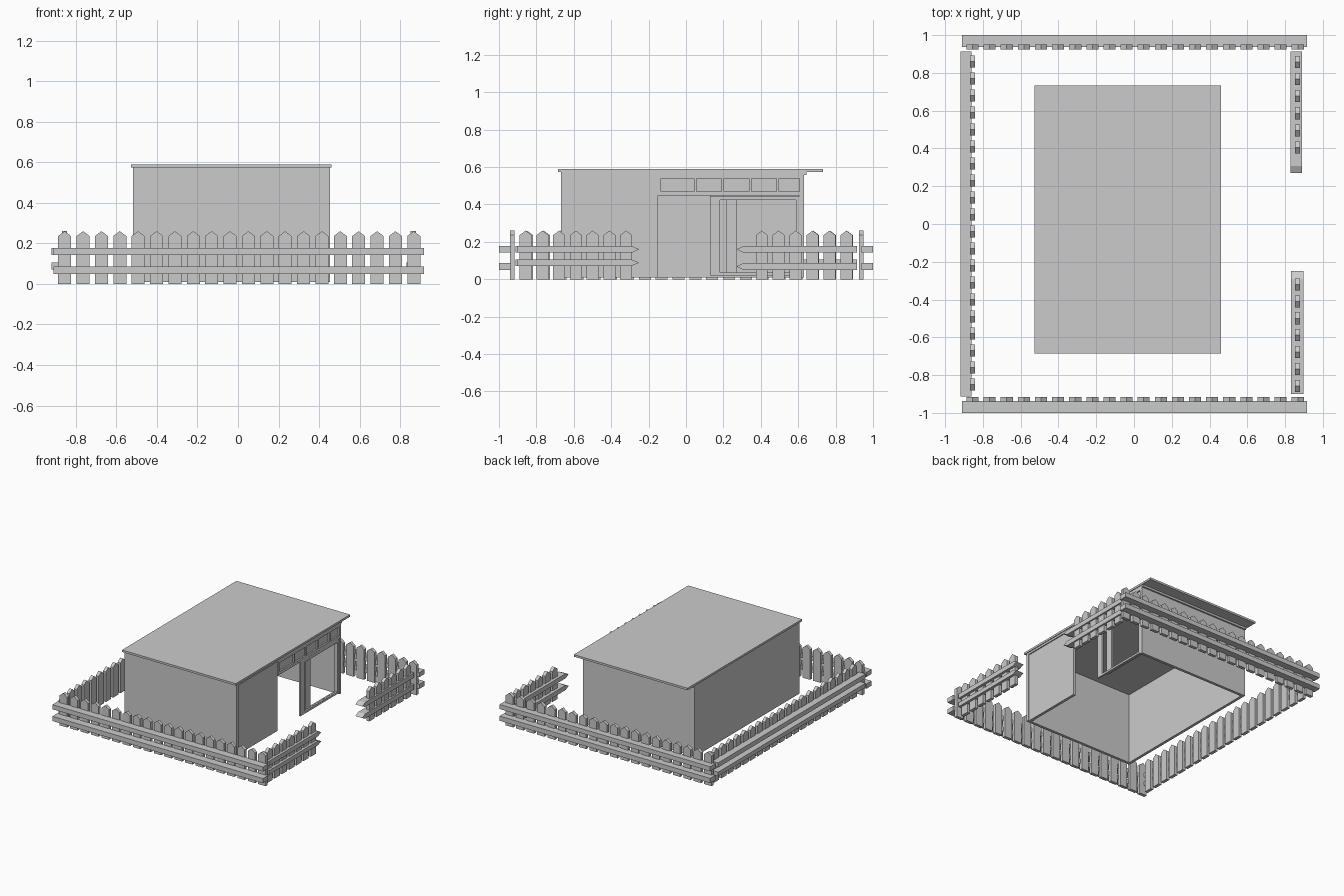
import bpy, bmesh

if "Cube" in bpy.data.objects:
    bpy.data.objects.remove(bpy.data.objects["Cube"])

mat = bpy.data.materials.new("light_grey")
mat.diffuse_color = (0.6, 0.6, 0.6, 1)
mat.use_nodes = True
mat.node_tree.nodes["Principled BSDF"].inputs["Base Color"].default_value = mat.diffuse_color


def finish(name, bm):
    bmesh.ops.recalc_face_normals(bm, faces=bm.faces)
    me = bpy.data.meshes.new(name)
    bm.to_mesh(me)
    bm.free()
    me.materials.append(mat)
    ob = bpy.data.objects.new(name, me)
    bpy.context.collection.objects.link(ob)
    return ob


def add_prism(bm, bottom, top):
    """Join two matching outlines into a closed prism."""
    a = [bm.verts.new(p) for p in bottom]
    b = [bm.verts.new(p) for p in top]
    n = len(a)
    bm.faces.new(a)
    bm.faces.new(b[::-1])
    for i in range(n):
        bm.faces.new((a[i], b[i], b[(i + 1) % n], a[(i + 1) % n]))


def add_box(bm, x0, x1, y0, y1, z0, z1):
    add_prism(bm, [(x0, y0, z0), (x1, y0, z0), (x1, y1, z0), (x0, y1, z0)],
              [(x0, y0, z1), (x1, y0, z1), (x1, y1, z1), (x0, y1, z1)])


def boxes(name, *dims):
    bm = bmesh.new()
    for d in dims:
        add_box(bm, *d)
    return finish(name, bm)


def pickets(name, axis, first, last, count, lo, hi):
    """Row of pointed boards along an axis; lo..hi is the board thickness."""
    bm = bmesh.new()
    for i in range(count):
        c = first + (last - first) * i / (count - 1)
        w = 0.032
        prof = [(c - w, 0), (c + w, 0), (c + w, 0.236), (c, 0.26), (c - w, 0.236)]
        if axis == 'x':
            add_prism(bm, [(u, lo, z) for u, z in prof], [(u, hi, z) for u, z in prof])
        else:
            add_prism(bm, [(lo, u, z) for u, z in prof], [(hi, u, z) for u, z in prof])
    return finish(name, bm)


def pointed_rails(name, x0, x1, start, shoulder, tip, heights):
    """Rails along y with a pointed end beside the gate opening."""
    bm = bmesh.new()
    for z0, z1 in heights:
        prof = [(start, z0), (shoulder, z0), (tip, (z0 + z1) / 2), (shoulder, z1), (start, z1)]
        add_prism(bm, [(x0, y, z) for y, z in prof], [(x1, y, z) for y, z in prof])
    return finish(name, bm)


# Fence
UP, LOW, MID = (0.142, 0.178), (0.05, 0.087), (0.072, 0.105)
boxes("front_fence_rails", *[(-0.91, 0.917, -1, -0.936, *z) for z in (UP, LOW)])
boxes("back_fence_rails", *[(-0.91, 0.917, 0.937, 1, *z) for z in (UP, LOW)])
boxes("left_fence_rails", *[(-0.919, -0.861, -0.912, 0.914, *z) for z in (UP, MID)])
pointed_rails("right_front_fence_rails", 0.831, 0.897, -0.9, -0.29, -0.25, (UP, MID))
pointed_rails("right_back_fence_rails", 0.829, 0.889, 0.914, 0.307, 0.27, (UP, LOW))
pickets("front_fence_pickets", 'x', -0.855, 0.867, 20, -0.942, -0.917)
pickets("back_fence_pickets", 'x', -0.855, 0.867, 20, 0.925, 0.95)
pickets("left_fence_pickets", 'y', -0.85, 0.86, 20, -0.868, -0.843)
pickets("right_front_fence_pickets", 'y', -0.857, -0.32, 7, 0.852, 0.878)
pickets("right_back_fence_pickets", 'y', 0.405, 0.858, 6, 0.852, 0.878)

# House shell, open below
X0, X1, Y0, Y1, ZB, ZT, T = -0.517, 0.454, -0.667, 0.63, 0.01, 0.573, 0.022
boxes("roof", (-0.527, 0.46, -0.685, 0.733, ZT, 0.589))
boxes("front_wall", (X0, X1, Y0, Y0 + T, ZB, ZT))
boxes("back_wall", (X0, X1, Y1 - T, Y1, ZB, ZT))
boxes("left_wall", (X0, X0 + T, Y0 + T, Y1 - T, ZB, ZT))
boxes("back_eave_beam", (X0, X1, Y1, 0.643, 0.557, ZT))
boxes("right_wall_panel", (X1 - 0.03, X1 - 0.008, Y0 + T, -0.15, ZB, 0.557))
boxes("right_top_beam", (X1 - 0.03, X1, Y0 + T, Y1 - T, 0.557, ZT))

# Window band over the doorway: bars around recessed panes
panes = [(-0.135, 0.043), (0.056, 0.19), (0.203, 0.337), (0.35, 0.484), (0.497, 0.615)]
bars = [(X1 - 0.03, X1, -0.15, Y1, 0.54, 0.557), (X1 - 0.03, X1, -0.15, Y1, 0.447, 0.47)]
edges = [-0.15] + [v for p in panes for v in p] + [Y1]
for a, b in zip(edges[::2], edges[1::2]):
    bars.append((X1 - 0.03, X1, a, b, 0.47, 0.54))
boxes("window_band_frame", *bars)
boxes("window_band_panes", *[(X1 - 0.02, X1 - 0.012, a, b, 0.47, 0.54) for a, b in panes])


def door(name, x0, x1, y0, y1, w):
    boxes(name, (x0, x1, y0, y0 + w, 0.02, 0.445), (x0, x1, y1 - 0.02, y1, 0.02, 0.445),
          (x0, x1, y0 + w, y1 - 0.02, 0.02, 0.036),
          (x0, x1, y0 + w, y1 - 0.02, 0.423, 0.445))


# Two sliding door frames, both pushed to the back
door("outer_sliding_door_frame", X1 - 0.014, X1 - 0.002, 0.127, 0.608, 0.055)
door("inner_sliding_door_frame", X1 - 0.028, X1 - 0.016, 0.213, 0.608, 0.058)
